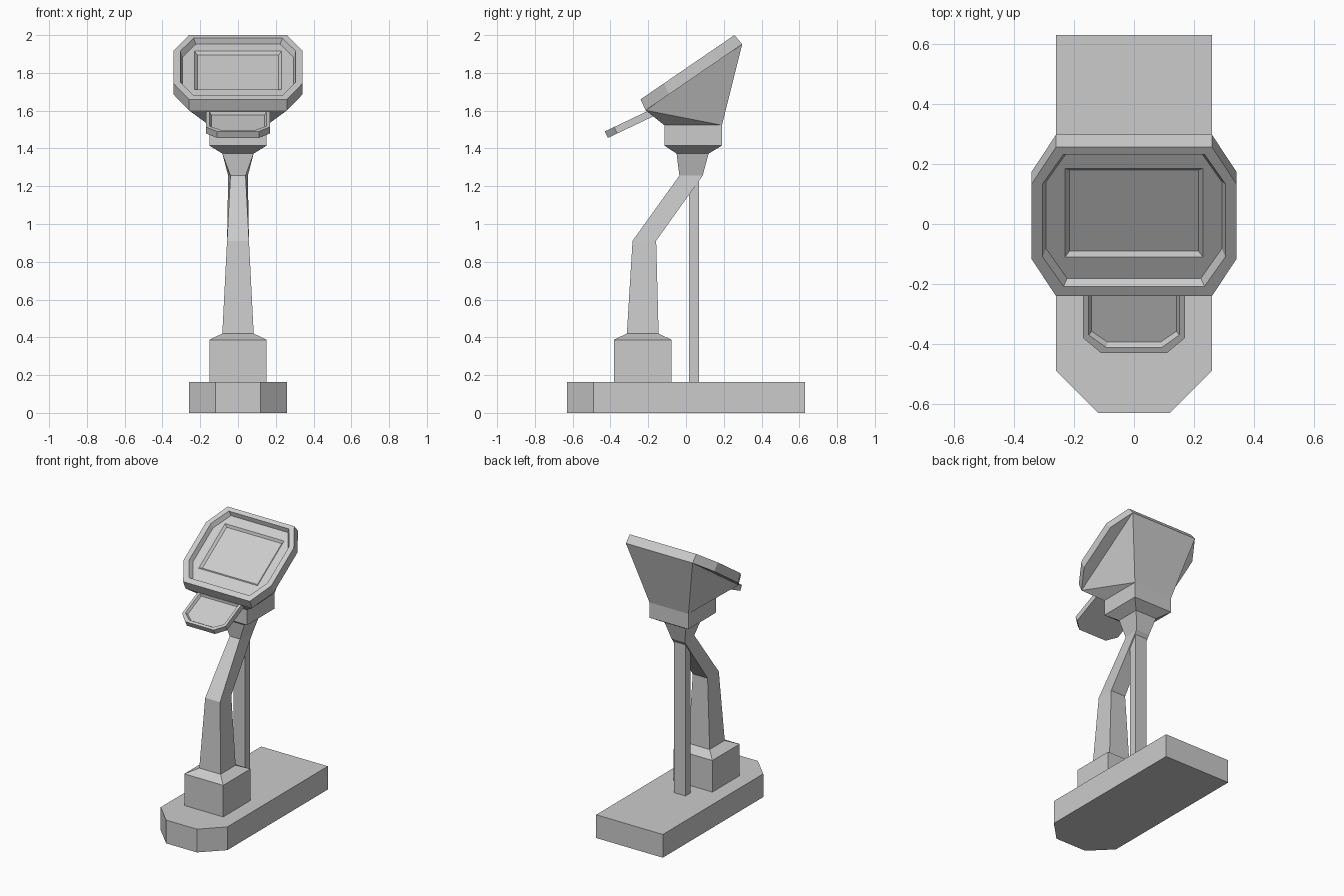
import bpy, bmesh, math
from mathutils import Matrix, Vector

if "Cube" in bpy.data.objects:
    bpy.data.objects.remove(bpy.data.objects["Cube"])


def finish(name, bm, matrix=None):
    bmesh.ops.remove_doubles(bm, verts=bm.verts, dist=1e-5)
    if matrix:
        bm.transform(matrix)
    bmesh.ops.recalc_face_normals(bm, faces=bm.faces)
    mesh = bpy.data.meshes.new(name)
    bm.to_mesh(mesh)
    bm.free()
    obj = bpy.data.objects.new(name, mesh)
    bpy.context.collection.objects.link(obj)
    return obj


def loft(name, loops, matrix=None):
    """Bridge equal-length point loops in order and cap both ends."""
    bm = bmesh.new()
    rings = [[bm.verts.new(p) for p in loop] for loop in loops]
    for a, b in zip(rings, rings[1:]):
        n = len(a)
        for i in range(n):
            j = (i + 1) % n
            bm.faces.new((a[i], a[j], b[j], b[i]))
    bm.faces.new(rings[0])
    bm.faces.new(rings[-1])
    return finish(name, bm, matrix)


def mirrored(half, z):
    """Closed loop from the right half of an outline."""
    return [(x, y, z) for x, y in half] + [(-x, y, z) for x, y in reversed(half)]


def octagon(hw, y0, y1, cx, cy, z):
    return mirrored([(hw - cx, y0), (hw, y0 + cy), (hw, y1 - cy), (hw - cx, y1)], z)


def section(front_hw, back_hw, y0, y1, z):
    return mirrored([(front_hw, y0), (back_hw, y1)], z)


def tilt(y, z, degrees):
    return Matrix.Translation((0, y, z)) @ Matrix.Rotation(math.radians(degrees), 4, 'X')


# Floor base with clipped front corners
base = [(0.12, -0.63), (0.26, -0.49), (0.26, 0.63)]
loft("base", [mirrored(base, 0), mirrored(base, 0.164)])

# Pedestal, bent column and flared neck
loft("bent_column", [section(*s) for s in (
    (0.152, 0.152, -0.382, -0.077, 0.164),
    (0.152, 0.152, -0.382, -0.077, 0.387),
    (0.083, 0.083, -0.313, -0.145, 0.420),
    (0.058, 0.058, -0.283, -0.158, 0.911),
    (0.040, 0.052, -0.035, 0.088, 1.256),
    (0.083, 0.083, -0.050, 0.120, 1.373),
    (0.152, 0.152, -0.115, 0.190, 1.415),
    (0.152, 0.152, -0.115, 0.190, 1.523))])

# Straight rear support
rod = (0.045, 0.045, 0.015, 0.070)
loft("rear_support", [section(*rod, 0.164), section(*rod, 1.25)])

# Tilted display frame with stepped recess and screen pocket
head = tilt(0.008, 1.83, 34.4)
loft("display_frame", [
    octagon(0.342, -0.312, 0.308, 0.082, 0.15, -0.063),
    octagon(0.342, -0.301, 0.301, 0.082, 0.15, 0),
    octagon(0.305, -0.262, 0.272, 0.07, 0.12, 0),
    octagon(0.293, -0.250, 0.260, 0.07, 0.12, -0.03),
    octagon(0.230, -0.164, 0.194, 0, 0, -0.03),
    octagon(0.215, -0.149, 0.179, 0, 0, -0.044)], head)

# Faceted housing between the neck and the frame
bm = bmesh.new()
for x in (-1, 1):
    for u in (-0.312, 0.308):
        bm.verts.new(head @ Vector((x * 0.26, u, -0.063)))
    for y in (-0.115, 0.190):
        bm.verts.new((x * 0.152, y, 1.523))
bmesh.ops.convex_hull(bm, input=bm.verts)
finish("display_housing", bm)

# Small tray below the display
outer = [(0.11, 0), (0.17, 0.055), (0.17, 0.285)]
rim = [(0.093, 0.020), (0.151, 0.066), (0.151, 0.245)]
floor = [(0.088, 0.032), (0.141, 0.072), (0.141, 0.237)]
loft("tray", [mirrored(outer, -0.038), mirrored(outer, 0),
              mirrored(rim, 0), mirrored(floor, -0.016)], tilt(-0.43, 1.49, 25.4))
